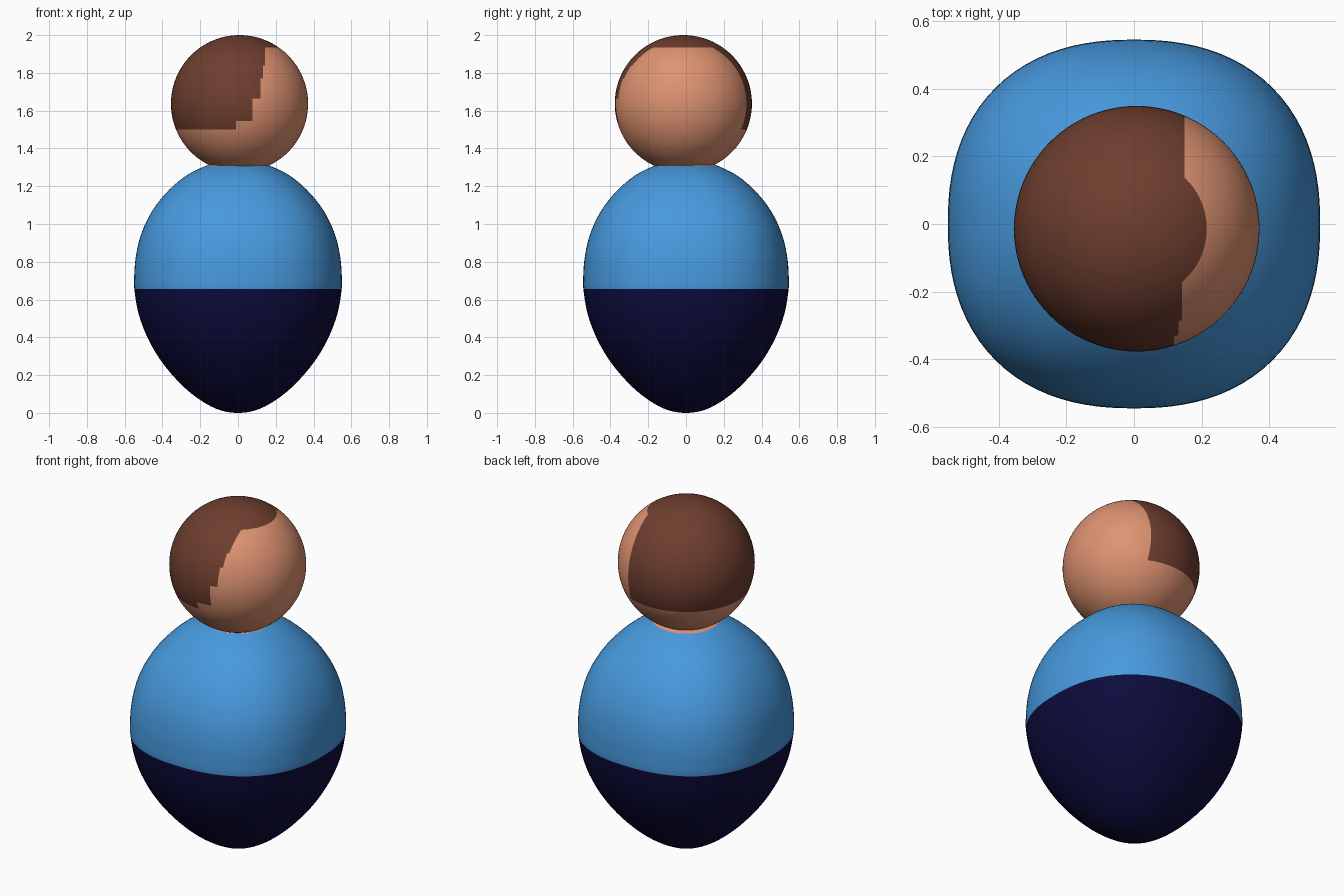
import bpy, bmesh, math
from mathutils import Matrix, Vector

if "Cube" in bpy.data.objects:
    bpy.data.objects.remove(bpy.data.objects["Cube"])


def material(name, rgb):
    m = bpy.data.materials.new(name)
    m.diffuse_color = (*rgb, 1)
    m.use_nodes = True
    m.node_tree.nodes["Principled BSDF"].inputs["Base Color"].default_value = m.diffuse_color
    return m


skin = material("skin", (0.73, 0.29, 0.165))
hair = material("hair brown", (0.155, 0.048, 0.028))
blue = material("shirt blue", (0.063, 0.32, 0.73))
navy = material("trouser navy", (0.004, 0.0035, 0.046))


def finish(bm, name, mats, rule):
    """Colour the faces by a rule on their centre and make the object."""
    bmesh.ops.recalc_face_normals(bm, faces=bm.faces[:])
    for f in bm.faces:
        f.material_index = rule(f.calc_center_median())
        f.smooth = True
    me = bpy.data.meshes.new(name)
    bm.to_mesh(me)
    bm.free()
    for m in mats:
        me.materials.append(m)
    ob = bpy.data.objects.new(name, me)
    bpy.context.collection.objects.link(ob)


def cut(bm, axis, value):
    """Cut an edge loop across the mesh so colours meet on a clean line."""
    co, no = Vector((0, 0, 0)), Vector((0, 0, 0))
    co[axis], no[axis] = value, 1
    bmesh.ops.bisect_plane(bm, geom=bm.verts[:] + bm.edges[:] + bm.faces[:],
                           dist=1e-5, plane_co=co, plane_no=no)


def smooth_profile(pts, steps=5):
    """Catmull-Rom curve through (radius, height) points."""
    p = [Vector((-pts[1][0], pts[1][1]))] + [Vector(q) for q in pts]
    p.append(Vector((-pts[-2][0], pts[-2][1])))
    out = []
    for i in range(1, len(p) - 2):
        a, b, c, d = p[i - 1:i + 3]
        for k in range(steps):
            t = k / steps
            out.append(0.5 * (2 * b + (c - a) * t + (2 * a - 5 * b + 4 * c - d) * t * t
                              + (3 * b - a - 3 * c + d) * t ** 3))
    return out + [p[-2]]


# Body: egg profile swept round a slightly squared section
profile = smooth_profile([(0, 0), (0.1, 0.016), (0.2, 0.068), (0.3, 0.15), (0.4, 0.265),
                          (0.475, 0.39), (0.525, 0.52), (0.547, 0.64), (0.55, 0.71),
                          (0.542, 0.82), (0.515, 0.94), (0.46, 1.06), (0.38, 1.165),
                          (0.28, 1.252), (0.17, 1.308), (0.08, 1.333), (0, 1.34)])
SEG = 96
bm = bmesh.new()
rings = []
for r, z in profile[1:-1]:
    n = 2 + 0.32 * min(1, r / 0.5)
    ring = []
    for k in range(SEG):
        a = math.tau * k / SEG
        c, s = math.cos(a), math.sin(a)
        q = r / (abs(c) ** n + abs(s) ** n) ** (1 / n)
        ring.append(bm.verts.new((q * c, q * s * 0.99, z)))
    rings.append(ring)
for lo, hi in zip(rings, rings[1:]):
    for k in range(SEG):
        j = (k + 1) % SEG
        bm.faces.new((lo[k], lo[j], hi[j], hi[k]))
for ring, z in ((rings[0], 0), (rings[-1], profile[-1][1])):
    tip = bm.verts.new((0, 0, z))
    for k in range(SEG):
        bm.faces.new((ring[k], ring[(k + 1) % SEG], tip))
WAIST, COLLAR = 0.655, 1.306
cut(bm, 2, WAIST)
cut(bm, 2, COLLAR)
finish(bm, "body", (navy, blue, skin), lambda c: (c.z > WAIST) + (c.z > COLLAR))

# Head: sphere with a side-swept patch of hair, stepped at the front
R = 0.363
bm = bmesh.new()
bmesh.ops.create_uvsphere(bm, u_segments=96, v_segments=56, radius=R,
                          matrix=Matrix.Translation((0.008, -0.014, 2 - R)))
STEPS = [(1.50, -0.01), (1.545, 0.078), (1.665, 0.118), (1.77, 0.132), (1.84, 0.142)]
CROWN, BACK = 1.935, 0.15
for z, x in STEPS:
    cut(bm, 2, z)
    cut(bm, 0, x)
cut(bm, 2, CROWN)
cut(bm, 0, BACK)


def hair_rule(c):
    if c.z > CROWN:
        return 1
    if c.z < STEPS[0][0]:
        return 0
    limit = BACK if c.y > 0 else [x for z, x in STEPS if c.z > z][-1]
    return int(c.x < limit)


finish(bm, "head", (skin, hair), hair_rule)
